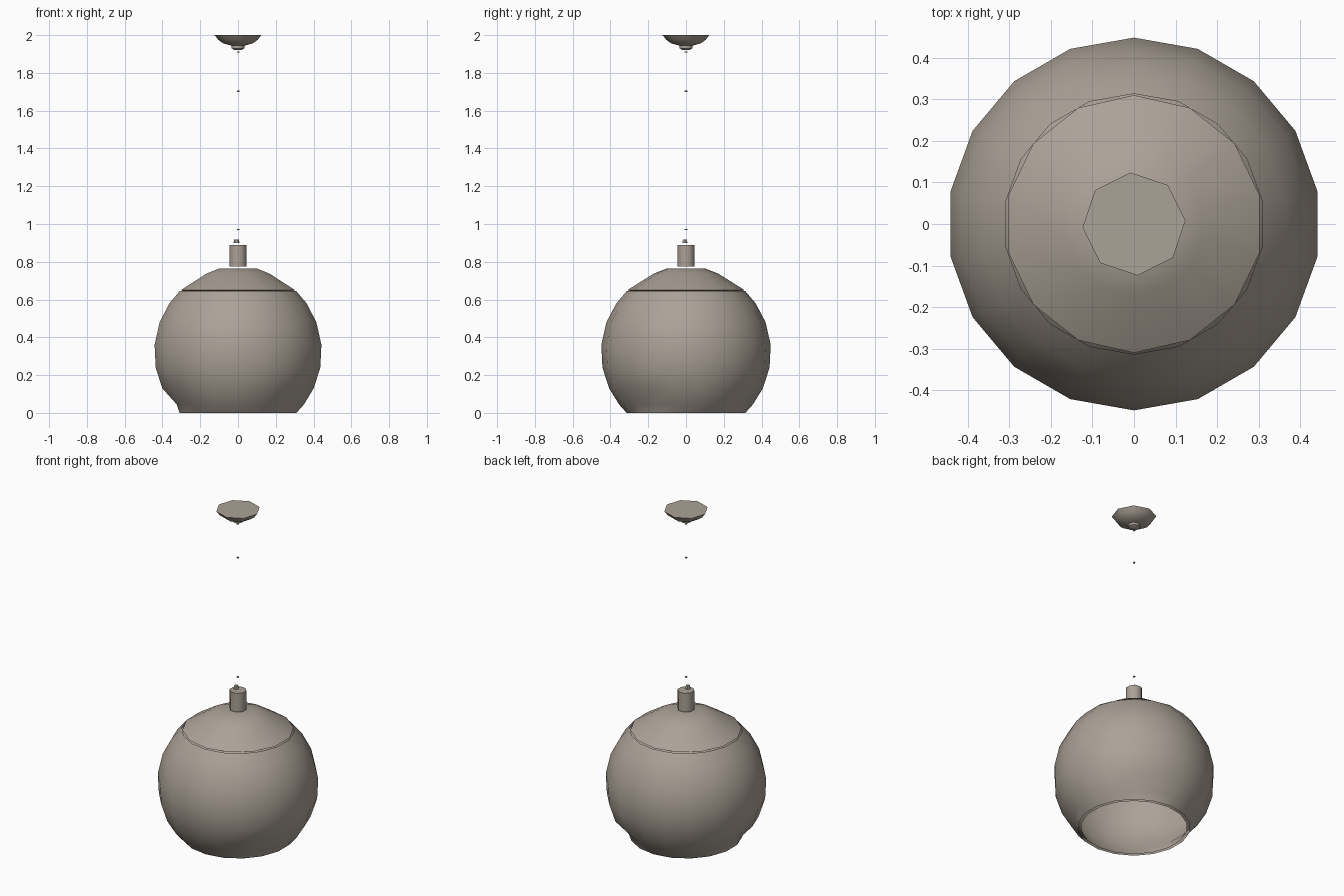
import bpy
import bmesh
from math import cos, sin, radians, pi

cube = bpy.data.objects.get("Cube")
if cube:
    bpy.data.objects.remove(cube, do_unlink=True)

mat = bpy.data.materials.new("warm grey")
mat.use_nodes = True
COLOR = (0.41, 0.36, 0.31, 1)
mat.diffuse_color = COLOR
mat.node_tree.nodes["Principled BSDF"].inputs["Base Color"].default_value = COLOR


def lathe(name, profile, sides, start=0, close_bottom=False, close_top=False,
          inward=False, center=(0, 0), shape=None):
    """Turn a bottom-to-top (radius, z) profile around the vertical axis."""
    bm = bmesh.new()
    rings = []
    for r, z in profile:
        ring = []
        for i in range(sides):
            deg = start + 360 * i / sides
            rr, zz = shape(deg, r, z) if shape else (r, z)
            a = radians(deg)
            ring.append(bm.verts.new((center[0] + rr * cos(a), center[1] + rr * sin(a), zz)))
        rings.append(ring)
    for low, high in zip(rings, rings[1:]):
        for i in range(sides):
            j = (i + 1) % sides
            bm.faces.new((low[i], low[j], high[j], high[i]))
    if close_bottom:
        bm.faces.new(rings[0][::-1])
    if close_top:
        bm.faces.new(rings[-1])
    if inward:
        bmesh.ops.reverse_faces(bm, faces=bm.faces[:])
    mesh = bpy.data.meshes.new(name)
    bm.to_mesh(mesh)
    bm.free()
    mesh.materials.append(mat)
    mesh.shade_smooth()
    mesh.set_sharp_from_angle(angle=radians(50))
    obj = bpy.data.objects.new(name, mesh)
    bpy.context.collection.objects.link(obj)
    return obj


# Globe shade: truncated sphere, open below, with shallow dents along the rim
R, MID = 0.45, 0.322


def sphere_profile(radius, levels):
    return [((radius ** 2 - (z - MID) ** 2) ** 0.5, z) for z in levels]


def dent(deg, r, z):
    near = any(abs((deg - c + 180) % 360 - 180) < 24 for c in (-45, 62, 190))
    return (r - 0.025, z) if near and 0.01 < z < 0.06 else (r, z)


levels = [0, 0.045, 0.13, 0.24, 0.36, 0.48, 0.58, 0.645]
lathe("globe_shade", sphere_profile(R, levels), 18, start=-90, shape=dent)
lathe("globe_lining", sphere_profile(R - 0.012, levels), 18, start=-90,
      inward=True, shape=dent)

# Cap over the globe
lathe("globe_cap", [(0.29, 0.643), (0.31, 0.65), (0.17, 0.738), (0.10, 0.765)],
      14, start=-90, close_top=True)

# Lamp socket and the cord grip on it
lathe("socket", [(0.048, 0.775), (0.048, 0.89)], 8, start=22,
      close_bottom=True, close_top=True)
lathe("cord_grip", [(0.016, 0.9), (0.012, 0.918)], 6, center=(-0.008, -0.006),
      close_bottom=True, close_top=True)

# Ceiling canopy with its knob
lathe("ceiling_canopy", [(0.035, 1.944), (0.08, 1.957), (0.105, 1.975), (0.124, 2.0)],
      8, start=4, close_bottom=True, close_top=True)
lathe("canopy_knob", [(0.02, 1.922), (0.034, 1.93), (0.034, 1.946)], 8,
      close_bottom=True, close_top=True)

# Remaining short pieces of the cord
for i, z in enumerate((0.97, 1.703, 1.911)):
    lathe(f"cord_piece_{i + 1}", [(0.007, z - 0.003), (0.007, z + 0.003)], 5,
          close_bottom=True, close_top=True)
